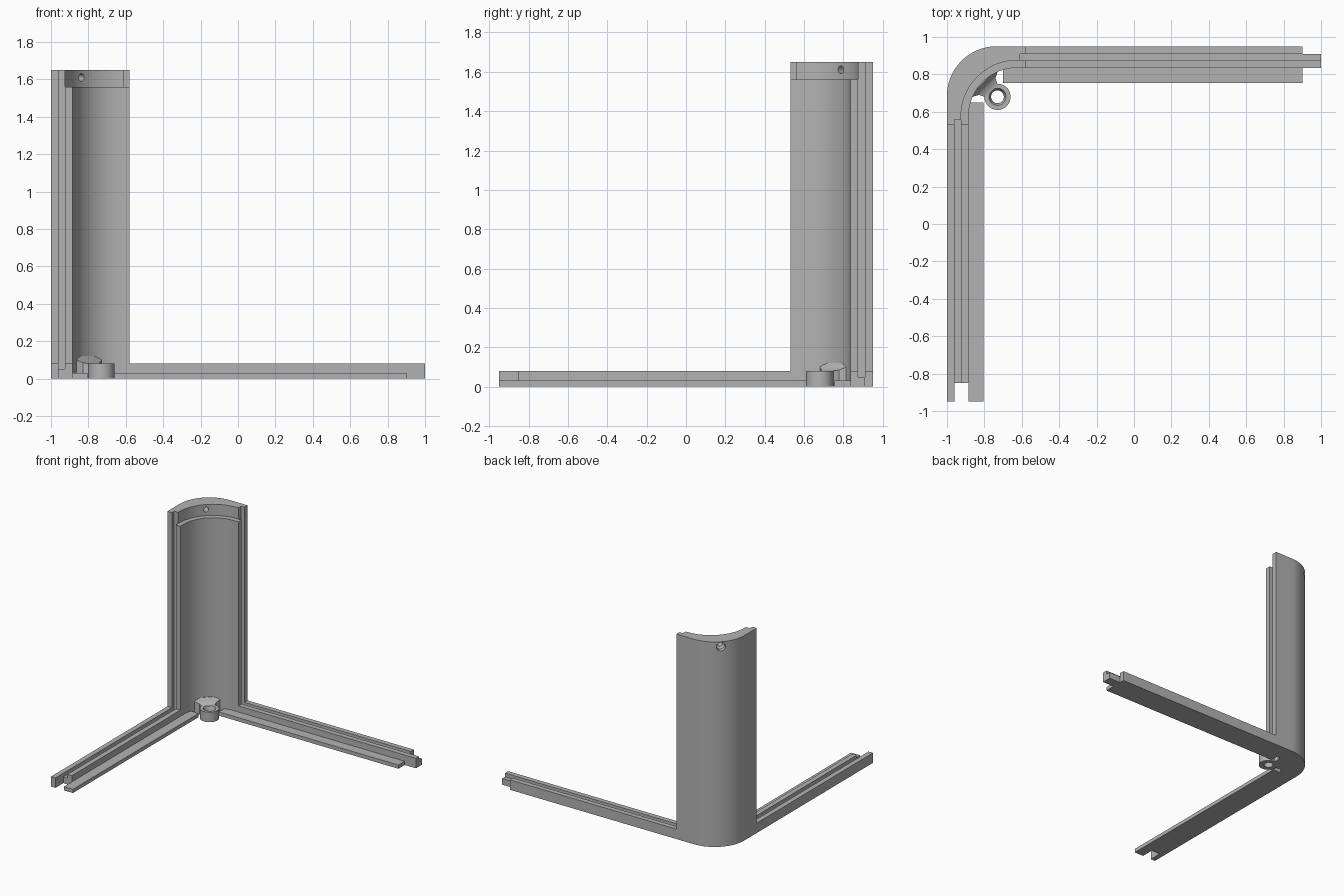
import bpy, bmesh, math
from mathutils import Vector, Matrix

cube = bpy.data.objects.get("Cube")
if cube:
    bpy.data.objects.remove(cube, do_unlink=True)

grey = bpy.data.materials.new("plain grey")
grey.use_nodes = True
COLOR = (0.45, 0.45, 0.45, 1)
grey.diffuse_color = COLOR
grey.node_tree.nodes["Principled BSDF"].inputs["Base Color"].default_value = COLOR

# Plan coordinates: u runs right from the outer corner, v runs forward from it
HEIGHT, LEDGE, RAIL, FLOOR, LIP = 1.65, 1.56, 0.08, 0.05, 0.03
SKIN, MID, INNER, EDGE = 0.04, 0.075, 0.115, 0.42


def place(u, v, z):
    return Vector((u - 1, 0.95 - v, z))


def finish(name, bm):
    bmesh.ops.recalc_face_normals(bm, faces=bm.faces)
    mesh = bpy.data.meshes.new(name)
    bm.to_mesh(mesh)
    bm.free()
    mesh.materials.append(grey)
    obj = bpy.data.objects.new(name, mesh)
    bpy.context.collection.objects.link(obj)
    return obj


def smooth(obj):
    bpy.ops.object.select_all(action='DESELECT')
    obj.select_set(True)
    bpy.context.view_layer.objects.active = obj
    bpy.ops.object.shade_smooth_by_angle(angle=math.radians(30))


def prism(name, outline, z0, z1):
    bm = bmesh.new()
    face = bm.faces.new([bm.verts.new(place(u, v, z0)) for u, v in outline])
    top = bmesh.ops.extrude_face_region(bm, geom=[face])["geom"]
    bmesh.ops.translate(bm, vec=(0, 0, z1 - z0),
                        verts=[g for g in top if isinstance(g, bmesh.types.BMVert)])
    return finish(name, bm)


def bend(center, radius, steps=28):
    angles = [math.pi * (1 + 0.5 * i / steps) for i in range(steps + 1)]
    return [(center + radius * math.cos(a), center + radius * math.sin(a)) for a in angles]


def revolve(name, profile, matrix, steps=48):
    # Closed (radius, height) loop turned about the local z axis
    bm = bmesh.new()
    rings = []
    for i in range(steps):
        a = 2 * math.pi * i / steps
        rings.append([bm.verts.new(matrix @ Vector((r * math.cos(a), r * math.sin(a), h)))
                      for r, h in profile])
    n = len(profile)
    for i in range(steps):
        p, q = rings[i], rings[(i + 1) % steps]
        for j in range(n):
            k = (j + 1) % n
            bm.faces.new((p[j], p[k], q[k], q[j]))
    bmesh.ops.remove_doubles(bm, verts=bm.verts, dist=0.00001)
    return finish(name, bm)


# Upright corner wall: foot, slotted outer skin, shorter inner lining
outer_arc = bend(0.265, 0.265)
mid_arc = bend(0.375, 0.30)
inner_arc = bend(0.375, 0.26)
slot = EDGE - 0.03
foot = prism("corner_foot", [(0, EDGE)] + outer_arc + [(EDGE, 0), (EDGE, INNER)]
             + inner_arc[::-1] + [(INNER, EDGE)], 0, FLOOR)
skin = prism("corner_outer_wall", [(0, EDGE)] + outer_arc
             + [(EDGE, 0), (EDGE, SKIN), (slot, SKIN), (slot, MID)]
             + mid_arc[::-1] + [(MID, slot), (SKIN, slot), (SKIN, EDGE)], FLOOR, HEIGHT)
lining = prism("corner_inner_wall", [(MID, EDGE)] + mid_arc + [(EDGE, MID), (EDGE, INNER)]
               + inner_arc[::-1] + [(INNER, EDGE)], FLOOR, LEDGE)

# Countersunk screw hole through the top of the wall
inward = Vector((1, -1, 0)).normalized()
turn = inward.to_track_quat('Z', 'Y').to_matrix().to_4x4()
start = place(0.06, 0.06, 1.61)
cutter = revolve("screw_hole_cutter",
                 [(0, 0), (0.034, 0), (0.034, 0.06), (0.02, 0.075), (0.02, 0.25), (0, 0.25)],
                 Matrix.Translation(start) @ turn, 32)
cut = skin.modifiers.new("screw_hole", 'BOOLEAN')
cut.operation, cut.solver, cut.object = 'DIFFERENCE', 'EXACT', cutter
bpy.context.view_layer.objects.active = skin
bpy.ops.object.modifier_apply(modifier=cut.name)
bpy.data.objects.remove(cutter, do_unlink=True)
for part in (foot, skin, lining):
    smooth(part)

# Two base rails: the right one ends in a tenon, the front one in a matching notch
for side, core_end in (("right", 2.0), ("front", 1.8)):
    strips = [("outer_rail", 0, SKIN, RAIL, 0.40, 1.9),
              ("groove_floor", SKIN, MID, FLOOR, 0.38, core_end),
              ("inner_rail", MID, INNER, RAIL, 0.40, core_end),
              ("lip", INNER, 0.195, LIP, 0.30, 1.9)]
    for label, b0, b1, top, a0, a1 in strips:
        outline = [(a0, b0), (a1, b0), (a1, b1), (a0, b1)]
        if side == "front":
            outline = [(b, a) for a, b in outline]
        prism(side + "_" + label, outline, 0, top)

# Screw boss inside the corner
boss = revolve("screw_boss", [(0.034, 0), (0.07, 0), (0.07, RAIL), (0.046, RAIL),
                              (0.034, 0.05)],
               Matrix.Translation(place(0.27, 0.27, 0)))
smooth(boss)

# Flared gusset joining the boss to the wall: (distance, half width, top)
across = Vector((1, 1, 0)).normalized()
origin = place(0.191, 0.191, 0)
bm = bmesh.new()
rows = []
for s, w, top in [(-0.04, 0.13, 0.125), (0.005, 0.12, 0.12), (0.02, 0.09, 0.097),
                  (0.035, 0.062, 0.085), (0.07, 0.045, 0.079)]:
    base = origin + inward * s
    rows.append([bm.verts.new(base + across * t + Vector((0, 0, z)))
                 for t, z in ((-w, 0), (w, 0), (w, top), (-w, top))])
for p, q in zip(rows, rows[1:]):
    for j in range(4):
        k = (j + 1) % 4
        bm.faces.new((p[j], p[k], q[k], q[j]))
bm.faces.new(rows[0])
bm.faces.new(rows[-1])
smooth(finish("boss_gusset", bm))
